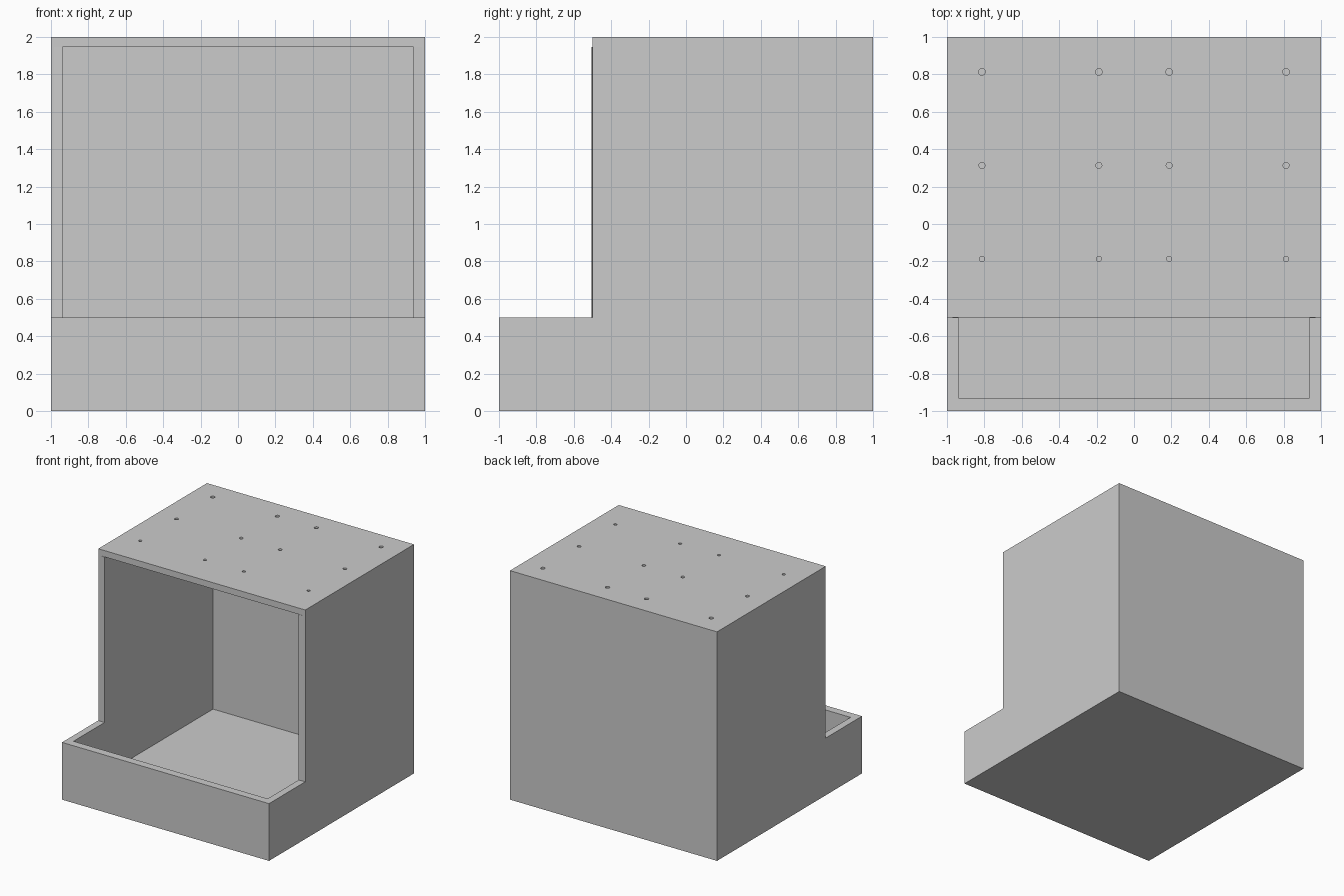
import bpy, bmesh
from mathutils import Matrix, Vector

if "Cube" in bpy.data.objects:
    bpy.data.objects.remove(bpy.data.objects["Cube"])


def make_object(name, bm):
    bmesh.ops.recalc_face_normals(bm, faces=bm.faces)
    mesh = bpy.data.meshes.new(name)
    bm.to_mesh(mesh)
    bm.free()
    obj = bpy.data.objects.new(name, mesh)
    bpy.context.collection.objects.link(obj)
    return obj


def prism(name, points, offset):
    bm = bmesh.new()
    face = bm.faces.new([bm.verts.new(p) for p in points])
    ext = bmesh.ops.extrude_face_region(bm, geom=[face], use_keep_orig=True)
    verts = [v for v in ext["geom"] if isinstance(v, bmesh.types.BMVert)]
    bmesh.ops.translate(bm, verts=verts, vec=Vector(offset))
    return make_object(name, bm)


def cut(target, cutter):
    cutter.hide_render = True
    mod = target.modifiers.new("cut", "BOOLEAN")
    mod.operation = "DIFFERENCE"
    mod.solver = "EXACT"
    mod.object = cutter
    bpy.context.view_layer.objects.active = target
    bpy.ops.object.modifier_apply(modifier=mod.name)
    bpy.data.objects.remove(cutter, do_unlink=True)


# Stepped outer body: tall bin with a low tray lip at the front
profile = [(-1, 0), (1, 0), (1, 2), (-0.5, 2), (-0.5, 0.5), (-1, 0.5)]
body = prism("bin_body", [(-1, y, z) for y, z in profile], (2, 0, 0))

# Hollow interior, open through the front and above the tray
y0, y1, z0, z1 = -0.93, 0.995, 0.045, 1.945
hollow = [(y0, z0), (y1, z0), (y1, z1), (y0, z1)]
cut(body, prism("interior_cutter", [(-0.938, y, z) for y, z in hollow], (1.876, 0, 0)))

# Small holes through the roof, slightly smaller towards the front
bm = bmesh.new()
for y, r in ((0.813, 0.018), (0.313, 0.016), (-0.187, 0.014)):
    for x in (-0.813, -0.188, 0.188, 0.813):
        bmesh.ops.create_cone(bm, cap_ends=True, segments=16, radius1=r, radius2=r,
                              depth=0.2, matrix=Matrix.Translation((x, y, 1.98)))
cut(body, make_object("hole_cutter", bm))

# Faint raised edges along both sides of the opening
for side, s in (("left", -1), ("right", 1)):
    wedge = [(s * 0.985, -0.5, 0.5), (s * 0.938, -0.5, 0.5), (s * 0.938, -0.504, 0.5)]
    prism(side + "_opening_edge", wedge, (0, 0, 1.445))
